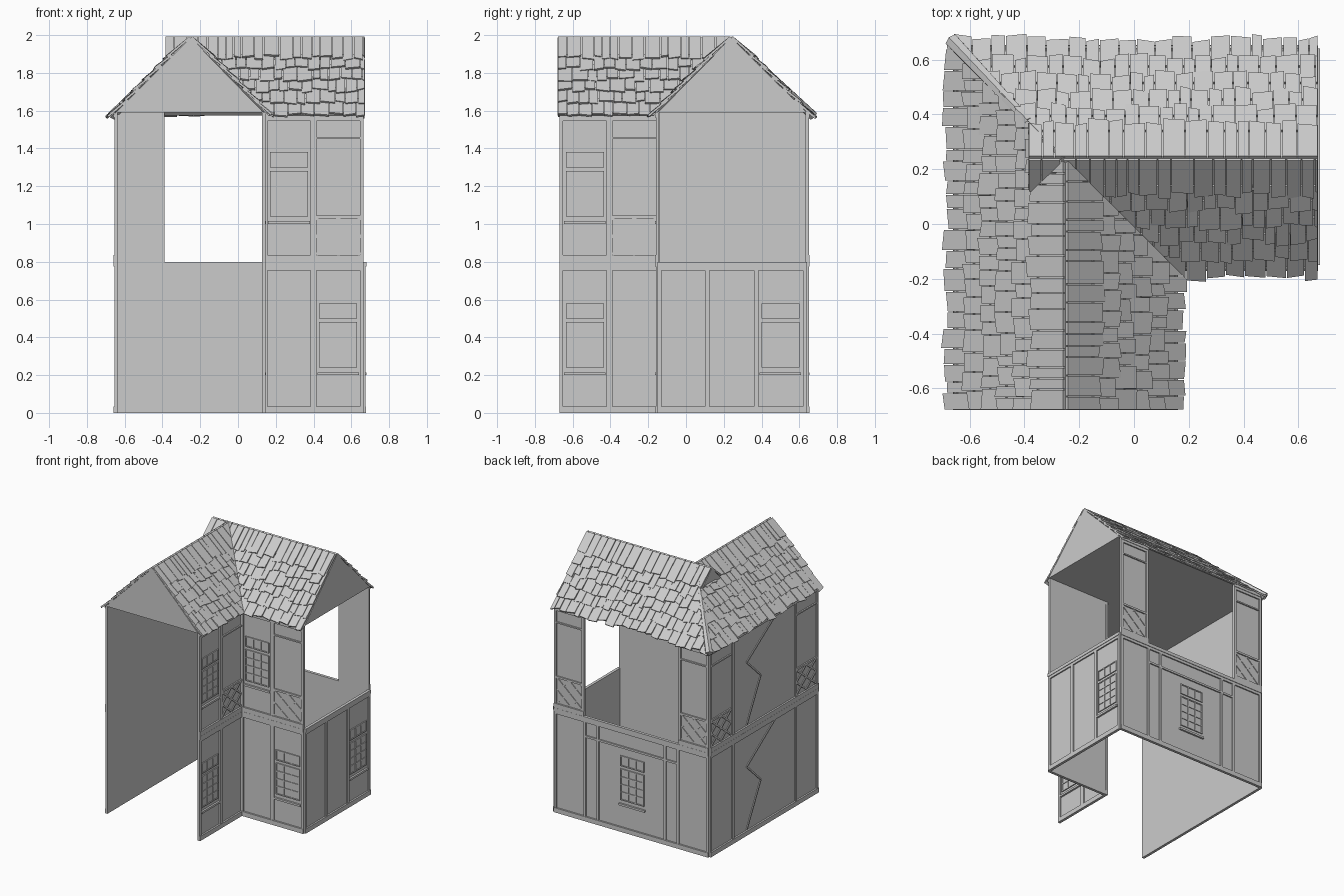
import bpy, bmesh, random
from math import sqrt
from mathutils import Vector

random.seed(4)
if "Cube" in bpy.data.objects:
    bpy.data.objects.remove(bpy.data.objects["Cube"])

GREY = (0.6, 0.6, 0.6, 1)
mat = bpy.data.materials.new("plain_grey")
mat.use_nodes = True
mat.diffuse_color = GREY
mat.node_tree.nodes["Principled BSDF"].inputs["Base Color"].default_value = GREY

FLOOR, EAVE, RIDGE = 0.8, 1.59, 1.985
WEST, EAST, SOUTH, NORTH = -0.645, 0.665, -0.67, 0.64
INX, INY = 0.135, -0.15          # inner corner of the L plan
RX, RY = -0.25, 0.24             # ridge lines
HEX = ((0, 1, 2, 3), (7, 6, 5, 4), (0, 4, 5, 1), (1, 5, 6, 2), (2, 6, 7, 3), (3, 7, 4, 0))


def finish(bm, name):
    bmesh.ops.recalc_face_normals(bm, faces=bm.faces)
    me = bpy.data.meshes.new(name)
    bm.to_mesh(me)
    bm.free()
    me.materials.append(mat)
    ob = bpy.data.objects.new(name, me)
    bpy.context.collection.objects.link(ob)
    return ob


def hexa(bm, pts):
    vs = [bm.verts.new(p) for p in pts]
    for f in HEX:
        bm.faces.new([vs[i] for i in f])


def prism(name, pts, offset):
    """Flat polygon given a thickness."""
    bm = bmesh.new()
    face = bm.faces.new([bm.verts.new(p) for p in pts])
    ext = bmesh.ops.extrude_face_region(bm, geom=[face])
    verts = [g for g in ext["geom"] if isinstance(g, bmesh.types.BMVert)]
    bmesh.ops.translate(bm, verts=verts, vec=offset)
    return finish(bm, name)


class Wall:
    """Wall sheet with timbers, addressed by distance along it and height."""

    def __init__(self, name, corner, direction, length):
        self.name, self.length = name, length
        self.o = Vector((*corner, 0))
        self.d = Vector((*direction, 0))
        self.n = Vector((direction[1], -direction[0], 0))
        self.sheet, self.wood, self.glass = bmesh.new(), bmesh.new(), bmesh.new()

    def at(self, u, z, v):
        return self.o + self.d * u + self.n * v + Vector((0, 0, z))

    def box(self, bm, u0, u1, z0, z1, v0, v1):
        hexa(bm, [self.at(u, z, v) for v in (v0, v1)
                  for u, z in ((u0, z0), (u1, z0), (u1, z1), (u0, z1))])

    def panel(self, u0, u1, z0, z1):
        self.box(self.sheet, u0, u1, z0, z1, -0.008, 0)

    def beam(self, u0, u1, z0, z1, v=0.01):
        self.box(self.wood, u0, u1, z0, z1, 0, v)

    def brace(self, u0, z0, u1, z1, w=0.012, v=0.006):
        side = Vector((z0 - z1, u1 - u0)).normalized() * w / 2
        ring = ((u0 - side.x, z0 - side.y), (u1 - side.x, z1 - side.y),
                (u1 + side.x, z1 + side.y), (u0 + side.x, z0 + side.y))
        hexa(self.wood, [self.at(u, z, h) for h in (0, v) for u, z in ring])

    def frame(self, u0, u1, z0, z1):
        """Posts at both ends, a base sill and a head rail."""
        for u in (u0, u1 - 0.02):
            self.beam(u, u + 0.02, z0, z1)
        self.beam(u0, u1, z0, z0 + 0.035, 0.013)
        self.beam(u0, u1, z1 - 0.045, z1 - 0.025, 0.01)
        self.beam(u0, u1, z1 - 0.025, z1, 0.014)

    def lattice(self, u0, u1, base):
        lo, hi = base + 0.04, base + 0.23
        self.beam(u0, u1, hi, hi + 0.015)
        self.beam(u0, u1, base + 0.65, base + 0.66)
        mid, zm = (u0 + u1) / 2, (lo + hi) / 2
        self.brace(u0, lo, u1, hi)
        self.brace(u0, hi, u1, lo)
        for a, b in (((u0, zm), (mid, hi)), ((mid, hi), (u1, zm)),
                     ((u1, zm), (mid, lo)), ((mid, lo), (u0, zm))):
            self.brace(*a, *b)

    def window(self, c, base):
        """Barred casement, a small transom above it and a sill."""
        for z0, z1, rows in ((0.24, 0.48, 4), (0.5, 0.58, 1)):
            z0, z1 = z0 + base, z1 + base
            self.box(self.glass, c - 0.1, c + 0.1, z0, z1, 0, 0.003)
            for i in range(4):
                u = c - 0.1 + i * 0.064
                self.box(self.glass, u, u + 0.008, z0, z1, 0, 0.008)
            for i in range(rows + 1):
                z = z0 + i * (z1 - z0 - 0.008) / rows
                self.box(self.glass, c - 0.1, c + 0.1, z, z + 0.008, 0, 0.008)
        self.beam(c - 0.11, c + 0.11, base + 0.2, base + 0.215, 0.014)

    def done(self):
        for bm, part in ((self.sheet, "wall"), (self.wood, "timbers"), (self.glass, "windows")):
            if bm.verts:
                finish(bm, f"{self.name}_{part}")
            else:
                bm.free()


# Inner walls of the L: each has two storeys of two bays
for name, corner, d, win in (("inner_south", (INX, INY), (1, 0), 1),
                             ("inner_east", (INX, SOUTH), (0, 1), 0)):
    w = Wall(name, corner, d, 0.53)
    for z0, z1 in ((0, FLOOR), (FLOOR, EAVE)):
        w.panel(0, w.length, z0, z1)
        w.frame(0, w.length, z0, z1)
        w.beam(0.25, 0.28, z0, z1)
    w.window(0.395 if win else 0.135, 0)
    w.window(0.135, FLOOR)
    w.lattice(0.28, 0.51, FLOOR)
    w.done()

# East end: ground storey only
w = Wall("east", (EAST, INY), (0, 1), NORTH - INY)
w.panel(0, w.length, 0, FLOOR)
w.frame(0, w.length, 0, FLOOR)
for u in (0.25, 0.51):
    w.beam(u, u + 0.025, 0, FLOOR)
w.window(0.65, 0)
w.done()

# North side: full ground storey, end bays above
w = Wall("north", (EAST, NORTH), (-1, 0), EAST - WEST)
w.panel(0, w.length, 0, FLOOR)
w.frame(0, w.length, 0, FLOOR)
for u in (0.25, 0.36, 0.93, 1.04):
    w.beam(u, u + 0.02, 0, FLOOR)
w.beam(0.25, 1.06, 0.64, 0.655)
w.window(0.66, 0)
for u in (0, w.length - 0.255):
    w.panel(u, u + 0.255, FLOOR, EAVE)
    w.frame(u, u + 0.255, FLOOR, EAVE)
    w.lattice(u + 0.02, u + 0.235, FLOOR)
w.done()

# West side: two full storeys with chevron braces
w = Wall("west", (WEST, NORTH), (0, -1), NORTH - SOUTH)
for z0, z1 in ((0, FLOOR), (FLOOR, EAVE)):
    w.panel(0, w.length, z0, z1)
    w.frame(0, w.length, z0, z1)
    for u in (0.27, 1.03):
        w.beam(u, u + 0.02, z0, z1)
    w.brace(0.8, z1 - 0.04, 0.45, z0 + 0.52)
    w.brace(0.45, z0 + 0.52, 0.62, z0 + 0.36)
    w.brace(0.62, z0 + 0.36, 0.45, z0 + 0.04)
for u in (0.02, 1.05):
    w.lattice(u, u + 0.24, FLOOR)
w.done()

# Ceiling and gables
prism("ceiling", [(x, y, EAVE) for x, y in ((WEST, SOUTH), (INX, SOUTH), (INX, INY),
                                            (EAST, INY), (EAST, NORTH), (WEST, NORTH))], (0, 0, 0.006))
prism("south_gable", [(WEST, SOUTH, EAVE), (INX, SOUTH, EAVE), (RX, SOUTH, RIDGE)], (0, -0.006, 0))
prism("east_gable", [(EAST, INY, EAVE), (EAST, NORTH, EAVE), (EAST, RY, RIDGE)], (0.006, 0, 0))
prism("ridge_end", [(-0.385, RY - 0.14, RIDGE - 0.14), (-0.385, RY + 0.14, RIDGE - 0.14),
                    (-0.385, RY, RIDGE)], (0.006, 0, 0))

# Roof slopes: lapped courses of uneven tiles
COURSES = (0, 0.115, 0.17, 0.23, 0.29, 0.35, 0.42)


def slope(name, along_x, sign, a0, a1, courses, keep):
    bm = bmesh.new()

    def at(a, d, h):
        k = h / sqrt(2)
        run = sign * (d + k)
        z = RIDGE - d + k
        return (a, RY + run, z) if along_x else (RX + run, a, z)

    def slab(a, b, d0, d1, low, top, skew=0.0):
        # low/top: tile height at its upper edge and extra lift at its lower edge
        hexa(bm, [at(x, d + s, h) for h0, h1 in ((0, low), (top, top + low))
                  for x, d, h, s in ((a, d0, h0, 0), (b, d0, h0, 0), (b, d1, h1, skew), (a, d1, h1, -skew))])

    slab(a0, a1, courses[0], courses[-1] - 0.01, 0, 0.002)
    for i, (d0, d1) in enumerate(zip(courses, courses[1:])):
        a = a0
        while a < a1 - 0.01:
            b = min(a + random.uniform(0.04, 0.085), a1)
            slab(a + 0.002, b - 0.002, max(d0 - 0.02, 0), d1 + random.uniform(-0.008, 0.014),
                 random.uniform(0.008, 0.016), 0.012, random.uniform(-0.005, 0.005))
            a = b
    if keep:
        bmesh.ops.bisect_plane(bm, geom=bm.verts[:] + bm.edges[:] + bm.faces[:],
                               plane_co=(RX, RY, 0), plane_no=(1, 1, 0),
                               clear_outer=keep < 0, clear_inner=keep > 0)
    finish(bm, name)


for name, sign in (("north", 1), ("south", -1)):
    slope(f"{name}_ridge_course", True, sign, -0.385, 0.672, COURSES[:2], 0)
    slope(f"{name}_roof_tiles", True, sign, -0.66 if sign > 0 else -0.2, 0.672, COURSES[1:], 1)
slope("west_roof_tiles", False, -1, -0.68, 0.66, COURSES, -1)
slope("east_roof_tiles", False, 1, -0.68, RY, COURSES, -1)

# Hip capping over the outer corner
start, end = Vector((-0.385, 0.375, 1.86)), Vector((-0.665, 0.67, 1.575))
bpy.ops.mesh.primitive_cone_add(vertices=6, radius1=0.016, radius2=0.028,
                                depth=(end - start).length, location=(start + end) / 2)
hip = bpy.context.object
hip.name = "hip_capping"
hip.rotation_euler = (end - start).to_track_quat("Z", "Y").to_euler()
hip.data.materials.append(mat)
